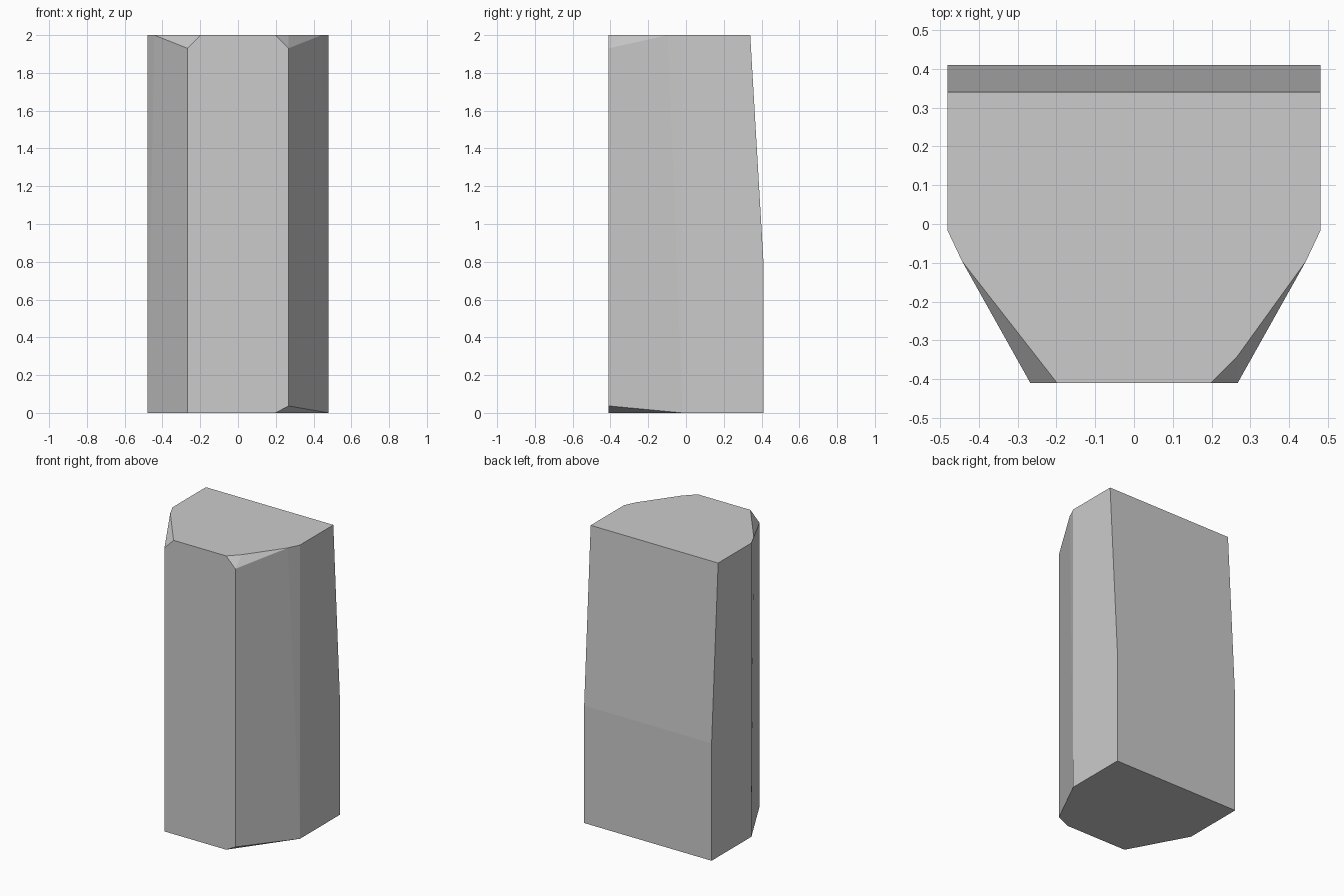
import bpy, bmesh
from math import radians

if "Cube" in bpy.data.objects:
    bpy.data.objects.remove(bpy.data.objects["Cube"])

W, F, D, S = 0.48, 0.267, 0.41, -0.018   # half width, half front width, half depth, shoulder y
BACK_TOP, BEND = 0.34, 0.8               # sloped upper back
CUT_Y = -0.096                           # where the top chip meets the slanted side

pts = []
for s in (-1, 1):
    # back: upright below the bend, leaning forward above it
    pts += [(s * W, D, 0), (s * W, D, BEND), (s * W, BACK_TOP, 2)]
    # shoulders
    pts += [(s * W, S, 0), (s * W, S, 2)]
    # chipped top front corners
    pts += [(s * 0.443, CUT_Y, 2), (s * 0.198, -D, 2), (s * F, -D, 1.93)]
# extra facet on the right chip
pts.append((F, -0.34, 2))
# bottom front corners: left is whole, right is chipped
pts += [(-F, -D, 0), (0.198, -D, 0), (F, -D, 0.037)]

# the block is convex, so its corner points define it
bm = bmesh.new()
for p in pts:
    bm.verts.new(p)
hull = bmesh.ops.convex_hull(bm, input=bm.verts[:])
loose = [v for v in bm.verts if not v.link_faces]
bmesh.ops.delete(bm, geom=loose, context='VERTS')
bmesh.ops.dissolve_limit(bm, angle_limit=radians(1), verts=bm.verts[:], edges=bm.edges[:])
bmesh.ops.recalc_face_normals(bm, faces=bm.faces[:])

mesh = bpy.data.meshes.new("stone_pillar")
bm.to_mesh(mesh)
bm.free()
bpy.context.collection.objects.link(bpy.data.objects.new("stone_pillar", mesh))
